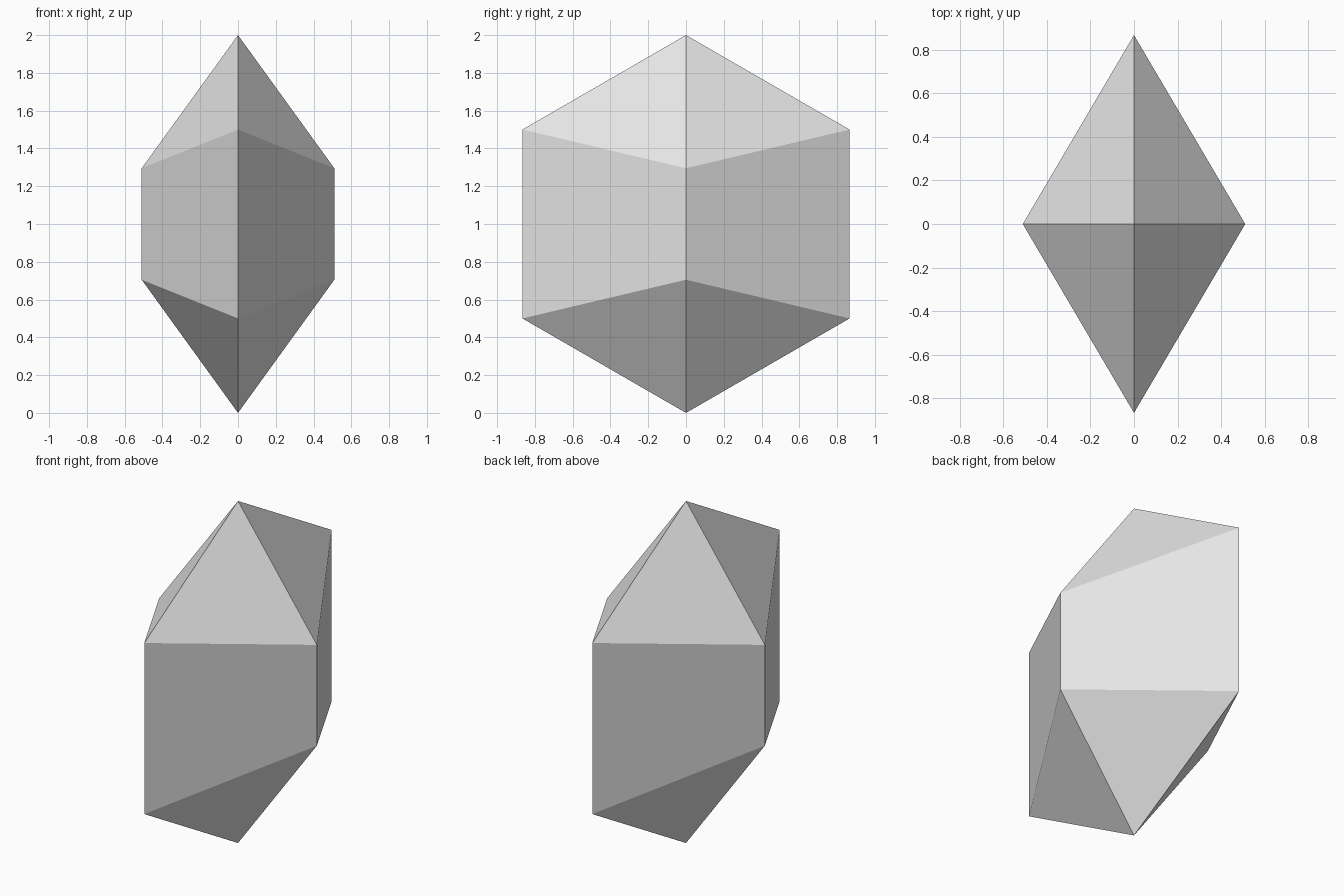
import bpy
import bmesh

HALF_X, HALF_Y = 0.51, 0.866
SIDE_Z, END_Z = 0.295, 0.5   # half heights of the side and end edges

default_cube = bpy.data.objects.get("Cube")
if default_cube:
    bpy.data.objects.remove(default_cube, do_unlink=True)

# Plain grey material
grey = bpy.data.materials.new("light_grey")
grey.use_nodes = True
colour = (0.8, 0.8, 0.8, 1.0)
grey.diffuse_color = colour
grey.node_tree.nodes["Principled BSDF"].inputs["Base Color"].default_value = colour

# Rhombic prism whose slanted rims rise to a point at the top and bottom
bm = bmesh.new()


def add_ring(side):
    corners = [(HALF_X, 0, SIDE_Z), (0, HALF_Y, END_Z),
               (-HALF_X, 0, SIDE_Z), (0, -HALF_Y, END_Z)]
    return [bm.verts.new((x, y, 1 + side * h)) for x, y, h in corners]


lower, upper = add_ring(-1), add_ring(1)
bottom = bm.verts.new((0, 0, 0))
top = bm.verts.new((0, 0, 2))

for i in range(4):
    j = (i + 1) % 4
    bm.faces.new((lower[i], lower[j], upper[j], upper[i]))
    bm.faces.new((upper[i], upper[j], top))
    bm.faces.new((lower[j], lower[i], bottom))

bmesh.ops.recalc_face_normals(bm, faces=bm.faces[:])
mesh = bpy.data.meshes.new("faceted_crystal")
bm.to_mesh(mesh)
bm.free()
mesh.materials.append(grey)
crystal = bpy.data.objects.new("faceted_crystal", mesh)
bpy.context.collection.objects.link(crystal)
